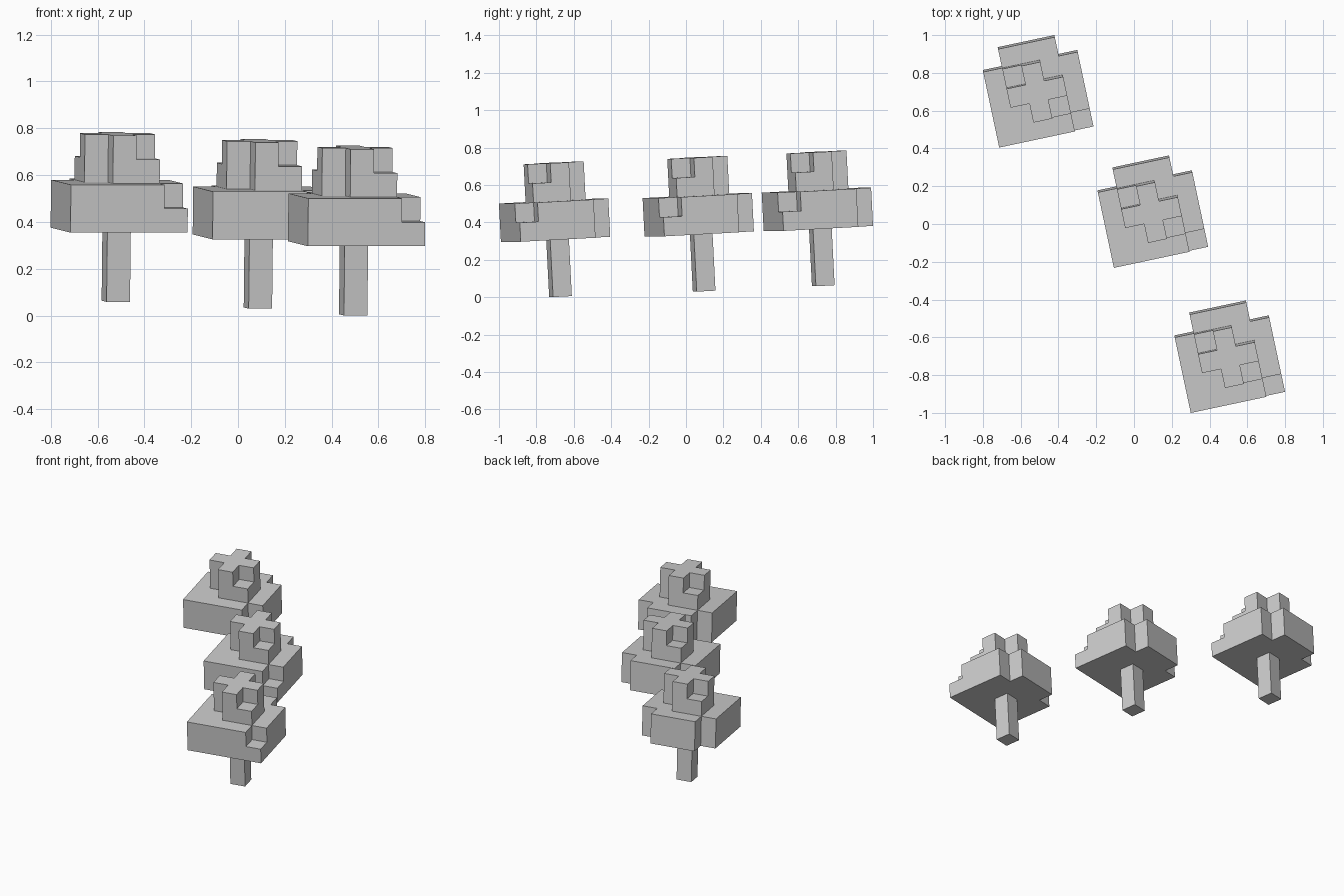
import bpy, bmesh
from math import radians
from mathutils import Matrix, Vector

if "Cube" in bpy.data.objects:
    bpy.data.objects.remove(bpy.data.objects["Cube"])

U = 0.1023  # edge length of one block


def block(xs, ys, zs):
    return {(x, y, z) for x in xs for y in ys for z in zs}


# Parts as sets of unit blocks, centred on the trunk at (0, 0)
trunk = block([0], [0], range(3))
canopy = block(range(-2, 3), range(-2, 2), (3, 4)) | block((-1, 0, 1), [2], (3, 4))
canopy.discard((2, -2, 4))                       # notched front right corner
crown = block((-1, 0, 1), [0], (5, 6)) | block([0], (-1, 0, 1), (5, 6))
crown |= {(-1, 1, 5), (1, -1, 5)}                # low corner blocks
parts = {"trunk": trunk, "canopy": canopy, "crown": crown}
solid = trunk | canopy | crown


def block_mesh(name, cells):
    """Outer skin of the blocks, with coplanar faces merged."""
    bm = bmesh.new()
    for c in sorted(cells):
        for axis in range(3):
            for sign in (-1, 1):
                n = Vector((0, 0, 0))
                n[axis] = sign
                if tuple(int(a + b) for a, b in zip(c, n)) in solid:
                    continue
                a = Vector((0, 0, 0))
                a[(axis + 1) % 3] = 1
                b = n.cross(a)
                mid = Vector(c) + Vector((0, 0, 0.5)) + n / 2
                corners = [(-a - b), (a - b), (a + b), (b - a)]
                bm.faces.new([bm.verts.new((mid + k / 2) * U) for k in corners])
    bmesh.ops.remove_doubles(bm, verts=bm.verts, dist=U * 0.01)
    bmesh.ops.dissolve_limit(bm, angle_limit=radians(1), verts=bm.verts, edges=bm.edges)
    mesh = bpy.data.meshes.new(name)
    bm.to_mesh(mesh)
    bm.free()
    return mesh


meshes = {name: block_mesh(name, cells) for name, cells in parts.items()}

# Three identical trees, turned and leaning slightly to the front
tilt = Matrix.Rotation(radians(12), 4, 'Z') @ Matrix.Rotation(radians(3), 4, 'X')
places = {"front": (0.492, -0.671, 0.003),
          "middle": (0.085, 0.097, 0.032),
          "back": (-0.522, 0.734, 0.061)}
for place, pos in places.items():
    for name, mesh in meshes.items():
        obj = bpy.data.objects.new(f"{place}_tree_{name}", mesh)
        obj.matrix_world = Matrix.Translation(pos) @ tilt
        bpy.context.collection.objects.link(obj)
